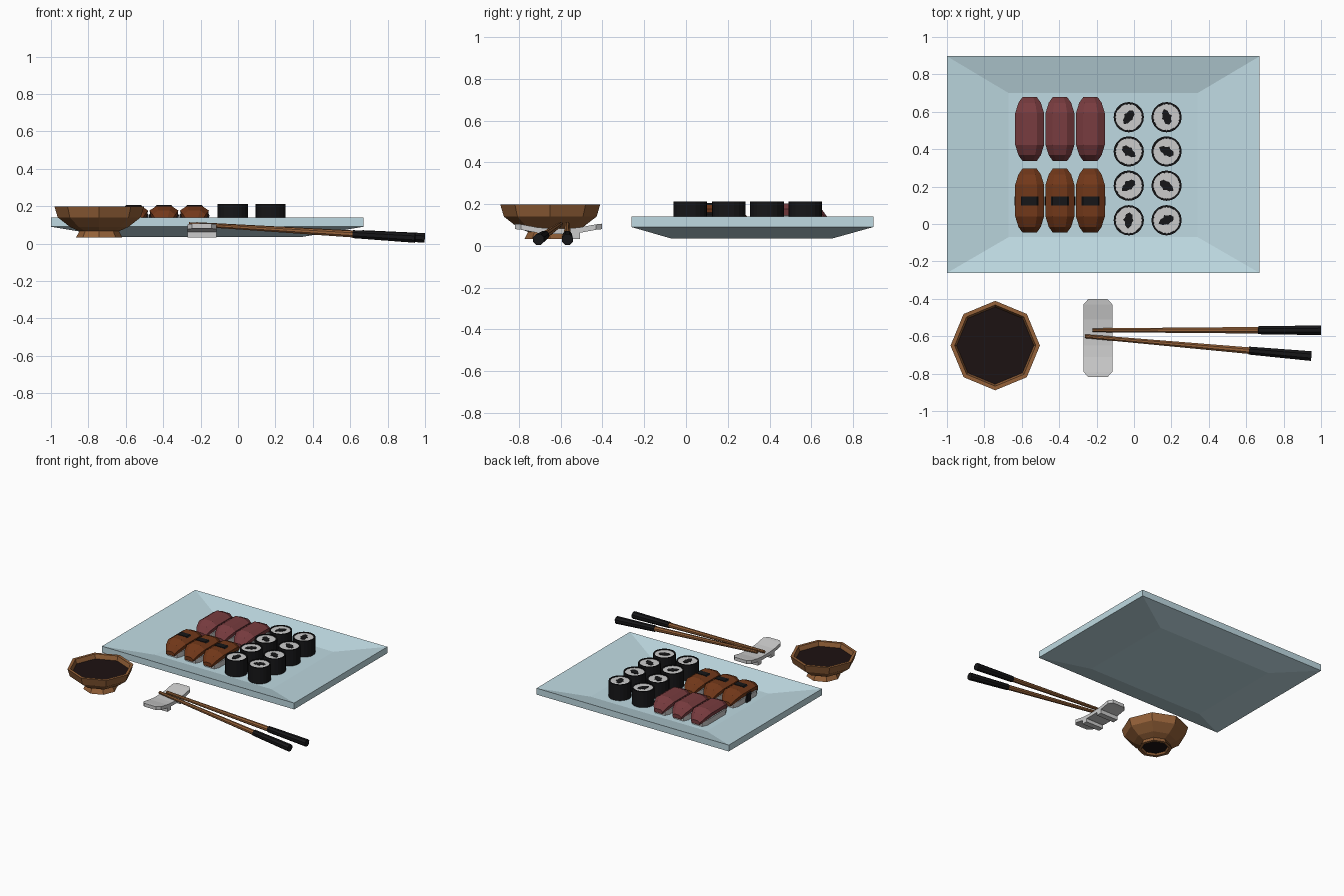
import bpy, bmesh, math, random
from mathutils import Vector

if "Cube" in bpy.data.objects:
    bpy.data.objects.remove(bpy.data.objects["Cube"])

random.seed(4)
MATS = {}


def colour(name, rgb):
    m = bpy.data.materials.new(name)
    m.diffuse_color = (*rgb, 1)
    m.use_nodes = True
    m.node_tree.nodes["Principled BSDF"].inputs["Base Color"].default_value = m.diffuse_color
    MATS[name] = m


colour("glaze", (0.52, 0.70, 0.76))
colour("wood", (0.30, 0.12, 0.04))
colour("black", (0.008, 0.008, 0.009))
colour("sauce", (0.012, 0.006, 0.006))
colour("tuna", (0.19, 0.045, 0.05))
colour("salmon", (0.17, 0.04, 0.01))


def loft(name, rings, mat=None):
    """Skin a list of equal-length point rings and cap both ends."""
    bm = bmesh.new()
    vs = [[bm.verts.new(p) for p in r] for r in rings]
    n = len(vs[0])
    for a, b in zip(vs, vs[1:]):
        for i in range(n):
            j = (i + 1) % n
            bm.faces.new((a[i], a[j], b[j], b[i]))
    bm.faces.new(vs[0][::-1])
    bm.faces.new(vs[-1])
    bmesh.ops.recalc_face_normals(bm, faces=bm.faces)
    me = bpy.data.meshes.new(name)
    bm.to_mesh(me)
    bm.free()
    ob = bpy.data.objects.new(name, me)
    bpy.context.collection.objects.link(ob)
    if mat:
        me.materials.append(MATS[mat])
    return ob


def turned(name, x, y, profile, sides, mat=None):
    """Lathe a (radius, z) profile around a vertical axis."""
    ang = [2 * math.pi * i / sides for i in range(sides)]
    return loft(name, [[(x + r * math.cos(a), y + r * math.sin(a), z) for a in ang]
                       for r, z in profile], mat)


def rect(x0, x1, y0, y1, z):
    return [(x0, y0, z), (x1, y0, z), (x1, y1, z), (x0, y1, z)]


def box(name, x0, x1, y0, y1, z0, z1, mat=None):
    return loft(name, [rect(x0, x1, y0, y1, z0), rect(x0, x1, y0, y1, z1)], mat)


def section(x, y, hw, zt, zb):
    """Six-sided rounded cross-section across x."""
    zm = zb + (zt - zb) * 0.55
    return [(x - hw * 0.92, y, zb), (x - hw, y, zm), (x - hw * 0.5, y, zt),
            (x + hw * 0.5, y, zt), (x + hw, y, zm), (x + hw * 0.92, y, zb)]


def mirrored(half):
    """Stations from the far end to the middle, repeated with y flipped."""
    return half + [(-s[0], *s[1:]) for s in reversed(half)]


# plate: sloping tray of even thickness
loft("plate", [rect(-0.67, 0.34, -0.07, 0.70, 0.035),
               rect(-1.0, 0.672, -0.262, 0.897, 0.09),
               rect(-1.0, 0.672, -0.262, 0.897, 0.14),
               rect(-0.67, 0.34, -0.07, 0.70, 0.087)], "glaze")

# nigiri: rice block, draped topping, seaweed band on the front row
TOP = mirrored([(-0.171, 0.038, 0.135, 0.105), (-0.14, 0.06, 0.178, 0.125),
                (-0.085, 0.077, 0.202, 0.145)])
RICE = mirrored([(-0.15, 0.046, 0.15, 0.086), (-0.11, 0.066, 0.17, 0.086)])
for row, (cy, mat) in enumerate([(0.125, "salmon"), (0.508, "tuna")]):
    for i, cx in enumerate((-0.558, -0.396, -0.233)):
        tag = f"{mat}_{i + 1}"
        loft("rice_block_" + tag, [section(cx, cy + y, w, t, b) for y, w, t, b in RICE])
        loft("topping_" + tag, [section(cx, cy + y, w, t, b) for y, w, t, b in TOP], mat)
        if row == 0:
            loft(f"seaweed_band_{i + 1}",
                 [section(cx, y, 0.08, 0.206, 0.087) for y in (0.098, 0.147)], "black")

# maki rolls: seaweed wrap, rice core, irregular filling
BLOB = [0.042, 0.036, 0.024, 0.03, 0.022, 0.034, 0.046, 0.032, 0.021, 0.025, 0.022, 0.035]
k = 0
for cx in (-0.028, 0.174):
    for cy in (0.02, 0.205, 0.388, 0.571):
        k += 1
        turned(f"roll_wrap_{k}", cx, cy,
               [(0.081, 0.087), (0.081, 0.212), (0.071, 0.212), (0.071, 0.195)], 20, "black")
        turned(f"roll_rice_{k}", cx, cy, [(0.0705, 0.19), (0.0705, 0.207)], 20)
        a0 = random.uniform(0, 2 * math.pi)
        pts = [(cx + r * math.cos(a0 + i * math.pi / 6), cy + r * math.sin(a0 + i * math.pi / 6))
               for i, r in enumerate(BLOB)]
        loft(f"roll_filling_{k}", [[(*p, z) for p in pts] for z in (0.2, 0.21)], "black")

# sauce bowl: eight-sided with a flared hollow foot
bx, by = -0.742, -0.65
turned("sauce_bowl", bx, by,
       [(0.085, 0.055), (0.10, 0.032), (0.124, 0.032), (0.106, 0.066), (0.155, 0.088),
        (0.222, 0.14), (0.239, 0.197), (0.217, 0.197), (0.205, 0.158)], 8, "wood")
turned("soy_sauce", bx, by, [(0.204, 0.156), (0.2065, 0.163)], 8, "sauce")
turned("bowl_foot_inset", bx, by, [(0.092, 0.045), (0.085, 0.054)], 8, "sauce")

# chopstick rest: curved bar with clipped ends on two feet
rx, ry = -0.193, -0.61
bar = mirrored([(-0.208, 0.052, 0.106), (-0.18, 0.077, 0.103), (-0.1, 0.077, 0.088),
                (-0.04, 0.077, 0.083)])
loft("rest_bar", [[(rx - w, ry + y, z - 0.026), (rx + w, ry + y, z - 0.026),
                   (rx + w, ry + y, z), (rx - w, ry + y, z)] for y, w, z in bar])
for s, side in ((-1, "front"), (1, "back")):
    c = ry + s * 0.08
    box(f"rest_foot_{side}", rx - 0.077, rx + 0.077, c - 0.022, c + 0.022, 0.032, 0.07)


def rod(name, a, b, ra, rb, mat):
    """Tapered eight-sided rod between two points."""
    d = (b - a).normalized()
    u = d.cross(Vector((0, 0, 1))).normalized()
    v = u.cross(d)
    ang = [math.pi / 4 * (i + 0.5) for i in range(8)]
    loft(name, [[p + r * (math.cos(t) * u + math.sin(t) * v) for t in ang]
                for p, r in ((a, ra), (b, rb))], mat)


# chopsticks: wooden shaft and thicker black handle
for i, (tip, end) in enumerate([((-0.222, -0.568, 0.104), (0.999, -0.568, 0.03)),
                                ((-0.262, -0.60, 0.104), (0.947, -0.706, 0.03))]):
    tip, end = Vector(tip), Vector(end)
    joint = tip.lerp(end, 0.725)
    rod(f"chopstick_shaft_{i + 1}", tip, joint, 0.011, 0.019, "wood")
    rod(f"chopstick_handle_{i + 1}", joint, end, 0.023, 0.028, "black")
